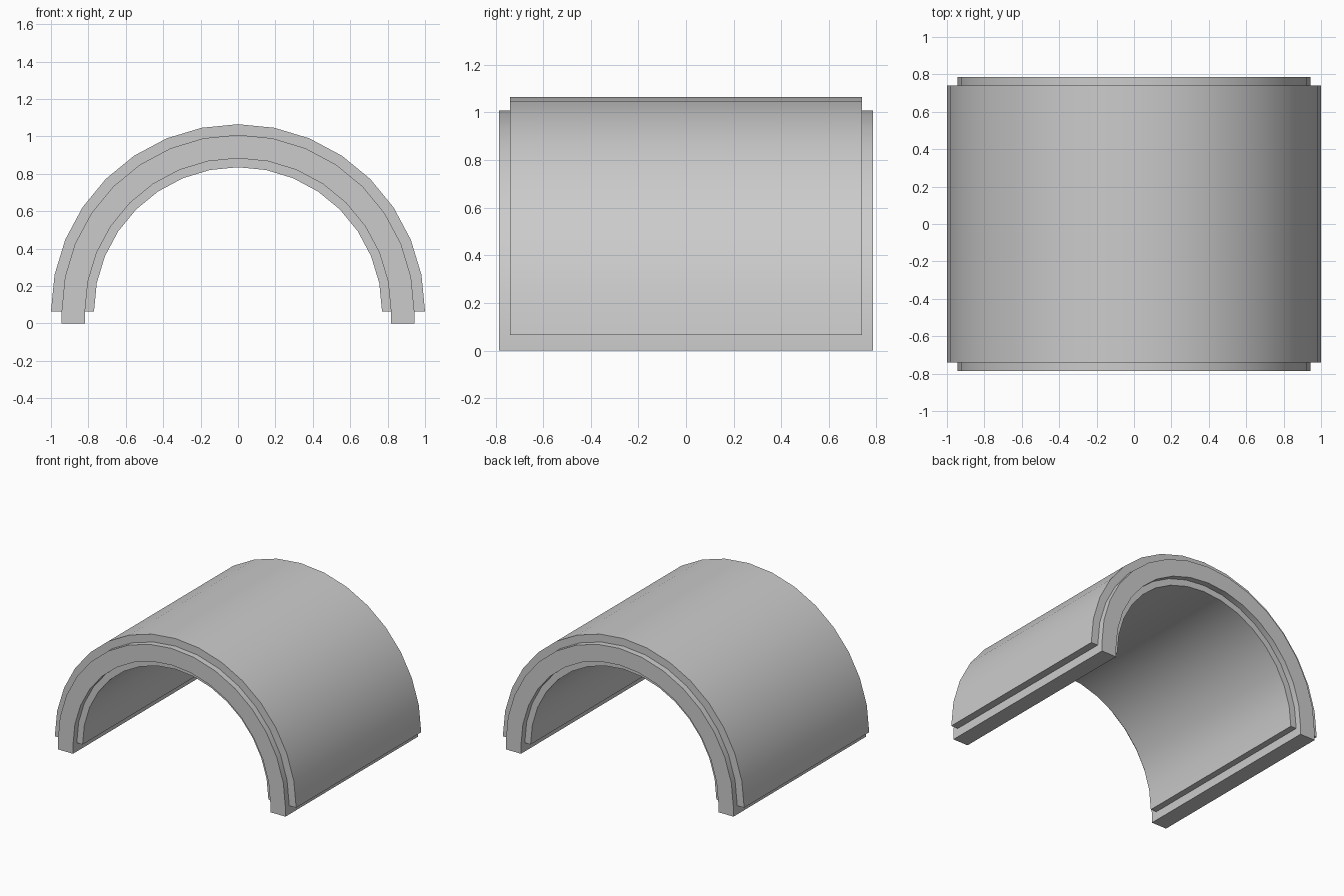
import bpy, bmesh, math

if "Cube" in bpy.data.objects:
    bpy.data.objects.remove(bpy.data.objects["Cube"])

SEGMENTS = 16      # facets around the half circle
CENTRE_Z = 0.065   # height of the arch axis


def arc(radius, foot):
    """Half circle from right to left, with optional straight feet to z = 0."""
    pts = [(radius * math.cos(math.pi * i / SEGMENTS),
            CENTRE_Z + radius * math.sin(math.pi * i / SEGMENTS))
           for i in range(SEGMENTS + 1)]
    return [(radius, 0)] + pts + [(-radius, 0)] if foot else pts


def arch(name, outer, inner, half_length, foot=False):
    """Closed half-tube running along y."""
    bm = bmesh.new()
    rings = []
    for y in (-half_length, half_length):
        for r in (outer, inner):
            rings.append([bm.verts.new((x, y, z)) for x, z in arc(r, foot)])
    fo, fi, bo, bi = rings
    # front, back, outer and inner surfaces
    for a, b in ((fo, fi), (bi, bo), (bo, fo), (fi, bi)):
        for i in range(len(a) - 1):
            bm.faces.new((a[i], a[i + 1], b[i + 1], b[i]))
    # foot faces
    for i in (0, -1):
        bm.faces.new((fo[i], fi[i], bi[i], bo[i]))
    bmesh.ops.recalc_face_normals(bm, faces=bm.faces)
    mesh = bpy.data.meshes.new(name)
    bm.to_mesh(mesh)
    bm.free()
    obj = bpy.data.objects.new(name, mesh)
    bpy.context.collection.objects.link(obj)
    bpy.ops.object.select_all(action='DESELECT')
    obj.select_set(True)
    bpy.context.view_layer.objects.active = obj
    bpy.ops.object.shade_smooth_by_angle(angle=math.radians(30))
    return obj


# long core with feet, sandwiched between two shorter skins
arch("arch_core", 0.943, 0.818, 0.785, foot=True)
arch("outer_skin", 1.0, 0.94, 0.74)
arch("inner_skin", 0.821, 0.77, 0.74)
